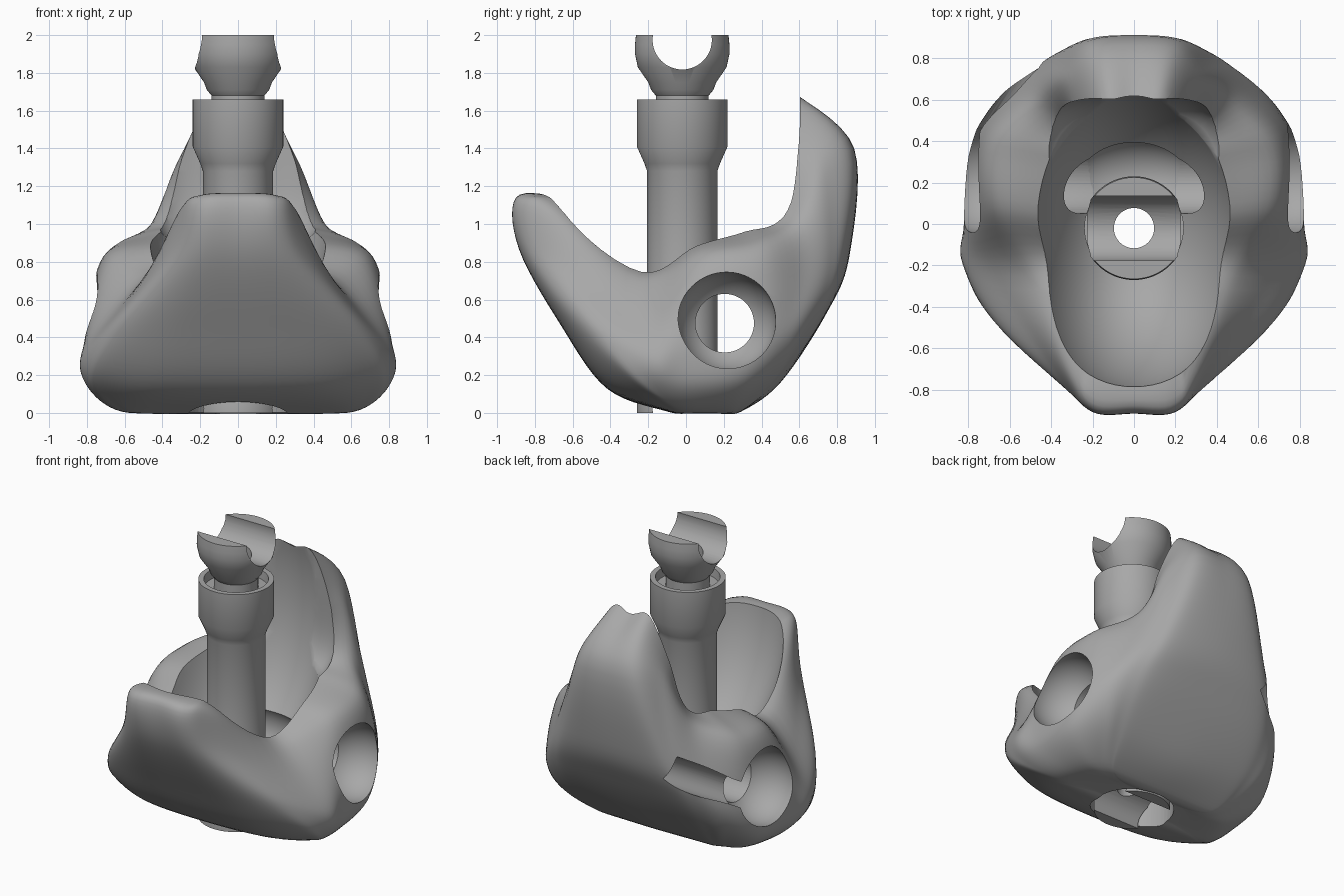
import bpy, bmesh, math
from mathutils import Vector

old = bpy.data.objects.get("Cube")
if old:
    bpy.data.objects.remove(old, do_unlink=True)

GREY = (0.39, 0.39, 0.39, 1)
grey = bpy.data.materials.new("plain grey")
grey.use_nodes = True
grey.diffuse_color = GREY
grey.node_tree.nodes["Principled BSDF"].inputs["Base Color"].default_value = GREY


def new_object(name, bm):
    bmesh.ops.recalc_face_normals(bm, faces=bm.faces)
    mesh = bpy.data.meshes.new(name)
    bm.to_mesh(mesh)
    bm.free()
    obj = bpy.data.objects.new(name, mesh)
    bpy.context.collection.objects.link(obj)
    return obj


def spline(points, steps, closed=False):
    """Smooth curve through all the points."""
    pts = [Vector(p) for p in points]
    n = len(pts)
    pick = (lambda i: pts[i % n]) if closed else (lambda i: pts[min(max(i, 0), n - 1)])
    out = []
    for i in range(n if closed else n - 1):
        a, b, c, d = (pick(i + k) for k in (-1, 0, 1, 2))
        for s in range(steps):
            t = s / steps
            out.append(b + (c - a) * t / 2 + (a - b * 2.5 + c * 2 - d / 2) * t * t
                       + ((b - c) * 3 + d - a) * t ** 3 / 2)
    return out if closed else out + [pts[-1]]


def loft(name, rings, bottom, top):
    """Skin stacked closed rings and close both ends on a point."""
    bm = bmesh.new()
    rows = [[bm.verts.new(p) for p in ring] for ring in rings]
    n = len(rows[0])
    for low, high in zip(rows, rows[1:]):
        for i in range(n):
            j = (i + 1) % n
            bm.faces.new((low[i], low[j], high[j], high[i]))
    for row, tip in ((rows[0], bottom), (rows[-1], top)):
        centre = bm.verts.new(tip)
        for i in range(n):
            bm.faces.new((row[i], row[(i + 1) % n], centre))
    return new_object(name, bm)


def lathe(name, profile, y, sides=64):
    rings = []
    for r, z in profile:
        rings.append([(r * math.cos(math.tau * i / sides),
                       y + r * math.sin(math.tau * i / sides), z) for i in range(sides)])
    return loft(name, rings, (0, y, profile[0][1]), (0, y, profile[-1][1]))


def rod(name, start, end, radius):
    a, b = Vector(start), Vector(end)
    bm = bmesh.new()
    bmesh.ops.create_cone(bm, cap_ends=True, segments=48, radius1=radius,
                          radius2=radius, depth=(b - a).length)
    obj = new_object(name, bm)
    obj.rotation_mode = 'QUATERNION'
    obj.rotation_quaternion = (b - a).to_track_quat('Z', 'Y')
    obj.location = (a + b) / 2
    return obj


def ball(name, centre, scale, power=2):
    """Ellipsoid; a power above 2 makes it boxier."""
    bm = bmesh.new()
    bmesh.ops.create_uvsphere(bm, u_segments=72, v_segments=48, radius=1)
    for v in bm.verts:
        size = sum(abs(k) ** power for k in v.co) ** (1 / power)
        v.co = [c + k / size * s for c, k, s in zip(centre, v.co, scale)]
    return new_object(name, bm)


def carve(obj, cutters):
    bpy.context.view_layer.objects.active = obj
    for cutter in cutters:
        cutter.hide_render = True
        mod = obj.modifiers.new("cut", 'BOOLEAN')
        mod.operation, mod.solver, mod.object = 'DIFFERENCE', 'EXACT', cutter
        bpy.ops.object.modifier_apply(modifier=mod.name)
        bpy.data.objects.remove(cutter, do_unlink=True)


def finish(obj, angle):
    obj.data.materials.clear()
    obj.data.materials.append(grey)
    bpy.ops.object.select_all(action='DESELECT')
    obj.select_set(True)
    bpy.context.view_layer.objects.active = obj
    bpy.ops.object.shade_smooth_by_angle(angle=math.radians(angle))


# Body ribs, each running from the base up to the rim
front = [(0, -.1, .006), (0, -.42, .13), (0, -.66, .46), (0, -.88, .86), (0, -.895, 1.14), (0, -.7, 1.15)]
front_corner = [(.48, -.08, .006), (.45, -.4, .14), (.38, -.64, .46), (.23, -.865, .86), (.2, -.885, 1.13), (.2, -.66, 1.14)]
front_flank = [(.6, -.06, .012), (.74, -.3, .18), (.63, -.52, .45), (.39, -.71, .8), (.31, -.72, 1.07), (.25, -.58, 1.06)]
valley = [(.62, 0, .008), (.78, -.15, .13), (.82, -.2, .3), (.66, -.25, .53), (.49, -.25, .71), (.36, -.22, .76)]
shoulder_front = [(.6, .1, .006), (.78, .03, .12), (.82, 0, .3), (.775, .03, .57), (.67, .08, .83), (.42, .05, .89)]
shoulder_back = [(.55, .22, .006), (.75, .3, .14), (.8, .34, .32), (.755, .4, .63), (.66, .38, .88), (.38, .32, .97)]
back_flank = [(.48, .27, .012), (.63, .47, .2), (.69, .56, .42), (.58, .63, .72), (.46, .59, 1.0), (.3, .44, 1.04)]
fin_edge = [(.43, .29, .012), (.53, .5, .2), (.55, .67, .48), (.45, .765, .8), (.33, .72, 1.3), (.29, .54, 1.34)]
back_corner = [(.36, .29, .008), (.4, .5, .18), (.39, .72, .5), (.32, .84, .82), (.21, .865, 1.39), (.15, .57, 1.67)]
back = [(0, .29, .006), (0, .5, .16), (0, .74, .52), (0, .865, .83), (0, .89, 1.4), (0, .58, 1.67)]

side = [front_corner, front_flank, valley, shoulder_front, shoulder_back,
        back_flank, fin_edge, back_corner]
mirrored = [[(-x, y, z) for x, y, z in rib] for rib in reversed(side)]
ribs = []
for rib in [front] + side + [back] + mirrored:
    x, y, z = rib[0]
    ribs.append(spline([(x * .5, .05 + y * .5, .003)] + rib, 7))
rings = [spline(level, 7, closed=True) for level in zip(*ribs)]
body = loft("body", rings, (0, .1, .003), (0, 0, .95))

# Hollow, blind socket under the post, cross tunnel, side pockets and rear scoop
cutters = [
    ball("hollow", (0, -.075, 1.35), (.525, .72, 1), 2.1),
    ball("fin_hollow", (0, .15, 1.4), (.47, .46, .55), 4),
    rod("post_socket", (0, -.02, -.2), (0, -.02, .24), .265),
    rod("bore", (0, -.02, -.5), (0, -.02, 2.5), .097),
    rod("tunnel", (-1, .205, .475), (1, .205, .475), .155),
    ball("tunnel_core", (0, .22, .47), (.32, .2, .2)),
    rod("rear_scoop", (-.45, .8, .73), (-.74, .36, .47), .1),
]
for s in (-1, 1):
    cutters.append(ball("side_pocket", (s * .74, .215, .485), (.26, .26, .26)))
carve(body, cutters)
finish(body, 40)

# Central post with a cupped sleeve, ball-shaped head and matching foot
post_profile = [(.24, 0), (.24, .14), (.186, .23), (.186, 1.28), (.2, 1.32), (.24, 1.41),
                (.24, 1.66), (.205, 1.66), (.2, 1.6), (.14, 1.6), (.14, 1.68),
                (.165, 1.71), (.18, 1.75), (.235, 1.83), (.25, 1.9), (.25, 1.95), (.245, 2)]
post = lathe("post", post_profile, -.02)
carve(post, [
    rod("head_notch", (-1, -.02, 1.975), (1, -.02, 1.975), .157),
    rod("foot_notch", (-1, -.02, .025), (1, -.02, .025), .157),
    rod("bore", (0, -.02, -.5), (0, -.02, 2.5), .097),
])
finish(post, 35)
